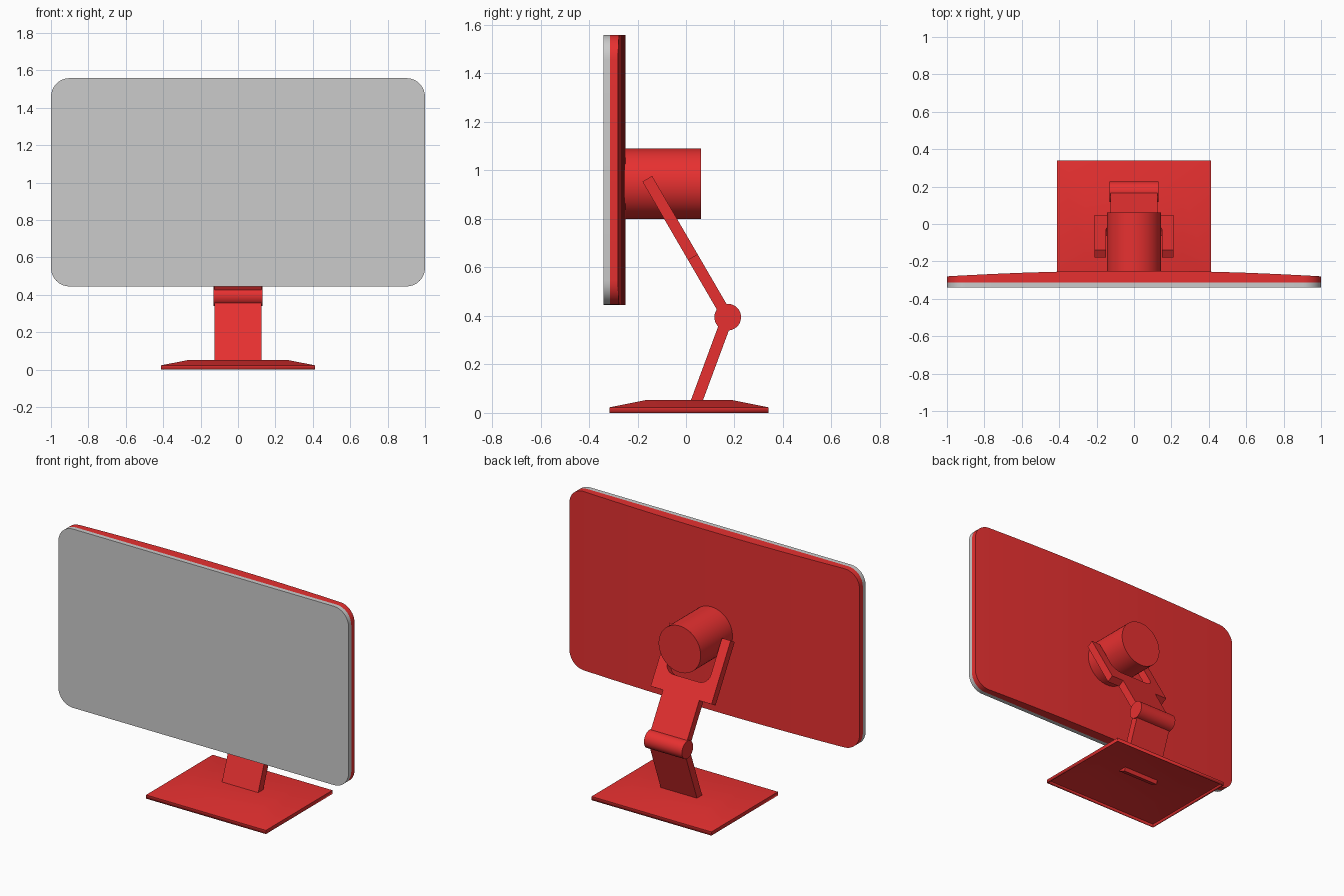
import bpy, bmesh
from math import sin, cos, pi, sqrt, radians
from mathutils import Vector

if "Cube" in bpy.data.objects:
    bpy.data.objects.remove(bpy.data.objects["Cube"])

red = bpy.data.materials.new("red_plastic")
red.diffuse_color = (0.8, 0.03, 0.03, 1)
red.use_nodes = True
red.node_tree.nodes["Principled BSDF"].inputs["Base Color"].default_value = red.diffuse_color


def finish(name, bm, mat=None, fix=True):
    if fix:
        bmesh.ops.recalc_face_normals(bm, faces=bm.faces)
    me = bpy.data.meshes.new(name)
    bm.to_mesh(me)
    bm.free()
    ob = bpy.data.objects.new(name, me)
    bpy.context.collection.objects.link(ob)
    if mat:
        me.materials.append(mat)
    bpy.ops.object.select_all(action='DESELECT')
    ob.select_set(True)
    bpy.context.view_layer.objects.active = ob
    bpy.ops.object.shade_smooth_by_angle(angle=radians(30))
    return ob


# Rounded panel made of vertical columns; the back may bulge along x
def panel(name, y_front, y_edge, bulge, mat=None):
    zc, half, r, n = 1.002, 0.557, 0.1, 8
    right = [(0.9 + r * sin(a), half - r + r * cos(a))
             for a in (pi / 2 * i / n for i in range(1, n + 1))]
    cols = [(-x, h) for x, h in reversed(right)]
    cols += [(-0.9 + 0.15 * i, half) for i in range(13)] + right
    bm = bmesh.new()
    rings = []
    for x, h in cols:
        yb = y_edge + bulge * (1 - x * x)
        rings.append([bm.verts.new((x, y, zc + z)) for y, z in
                      ((y_front, -h), (yb, -h), (yb, h), (y_front, h))])
    for a, b in zip(rings, rings[1:]):
        for i in range(4):
            j = (i + 1) % 4
            bm.faces.new((a[i], a[j], b[j], b[i]))
    bm.faces.new(rings[0])
    bm.faces.new(rings[-1])
    finish(name, bm, mat)


# Flat outline in (x, distance along the arm), extruded to a slab
def slab(name, outline, start, end, thick):
    s = Vector((0, *start))
    d = (Vector((0, *end)) - s).normalized()
    nrm = d.cross(Vector((1, 0, 0)))
    bm = bmesh.new()
    vs = [bm.verts.new(s + Vector((x, 0, 0)) + d * t - nrm * thick / 2)
          for x, t in outline]
    f = bm.faces.new(vs)
    ext = bmesh.ops.extrude_face_region(bm, geom=[f])["geom"]
    bmesh.ops.translate(bm, vec=nrm * thick,
                        verts=[g for g in ext if isinstance(g, bmesh.types.BMVert)])
    finish(name, bm, red)


def cylinder(name, loc, radius, length, rot):
    bpy.ops.mesh.primitive_cylinder_add(vertices=48, radius=radius, depth=length,
                                        location=loc, rotation=rot)
    ob = bpy.context.object
    ob.name = name
    ob.data.materials.append(red)
    bpy.ops.object.shade_smooth_by_angle(angle=radians(30))


# Screen and its casing
panel("screen", -0.34, -0.313, 0)
panel("screen_casing", -0.313, -0.28, 0.03, red)

# Rear drum and hinge
cylinder("rear_drum", (0, -0.1, 0.945), 0.145, 0.325, (pi / 2, 0, 0))
hinge = (0.172, 0.395)
cylinder("hinge", (0, *hinge), 0.055, 0.262, (0, pi / 2, 0))

# Forked upper arm with a rounded notch around the drum
L, step, notch, r = 0.66, 0.285, 0.385, 0.06
half = [(0.125, 0), (0.125, step), (0.21, step), (0.21, L), (0.15, L)]
half += [(0.15 - r + r * cos(a), notch + r - r * sin(a))
         for a in (pi / 2 * i / 6 for i in range(7))]
slab("forked_arm", half + [(-x, t) for x, t in reversed(half)],
     hinge, (-0.16, 0.966), 0.046)

# Lower arm
foot = (0.038, 0.033)
L = sqrt((hinge[0] - foot[0]) ** 2 + (hinge[1] - foot[1]) ** 2)
slab("lower_arm", [(-0.125, 0), (0.125, 0), (0.125, L), (-0.125, L)],
     foot, hinge, 0.047)

# Hollow base with low sloping top
bm = bmesh.new()
rings = []
for x, y0, y1, z in ((0.413, -0.315, 0.34, 0), (0.413, -0.315, 0.34, 0.023),
                     (0.26, -0.165, 0.19, 0.053)):
    rings.append([bm.verts.new(p) for p in
                  ((-x, y0, z), (x, y0, z), (x, y1, z), (-x, y1, z))])
for a, b in zip(rings, rings[1:]):
    for i in range(4):
        j = (i + 1) % 4
        bm.faces.new((a[i], a[j], b[j], b[i]))
bm.faces.new(rings[-1])
base = finish("base", bm, red, fix=False)
shell = base.modifiers.new("shell", 'SOLIDIFY')
shell.thickness = 0.005
shell.offset = -1
